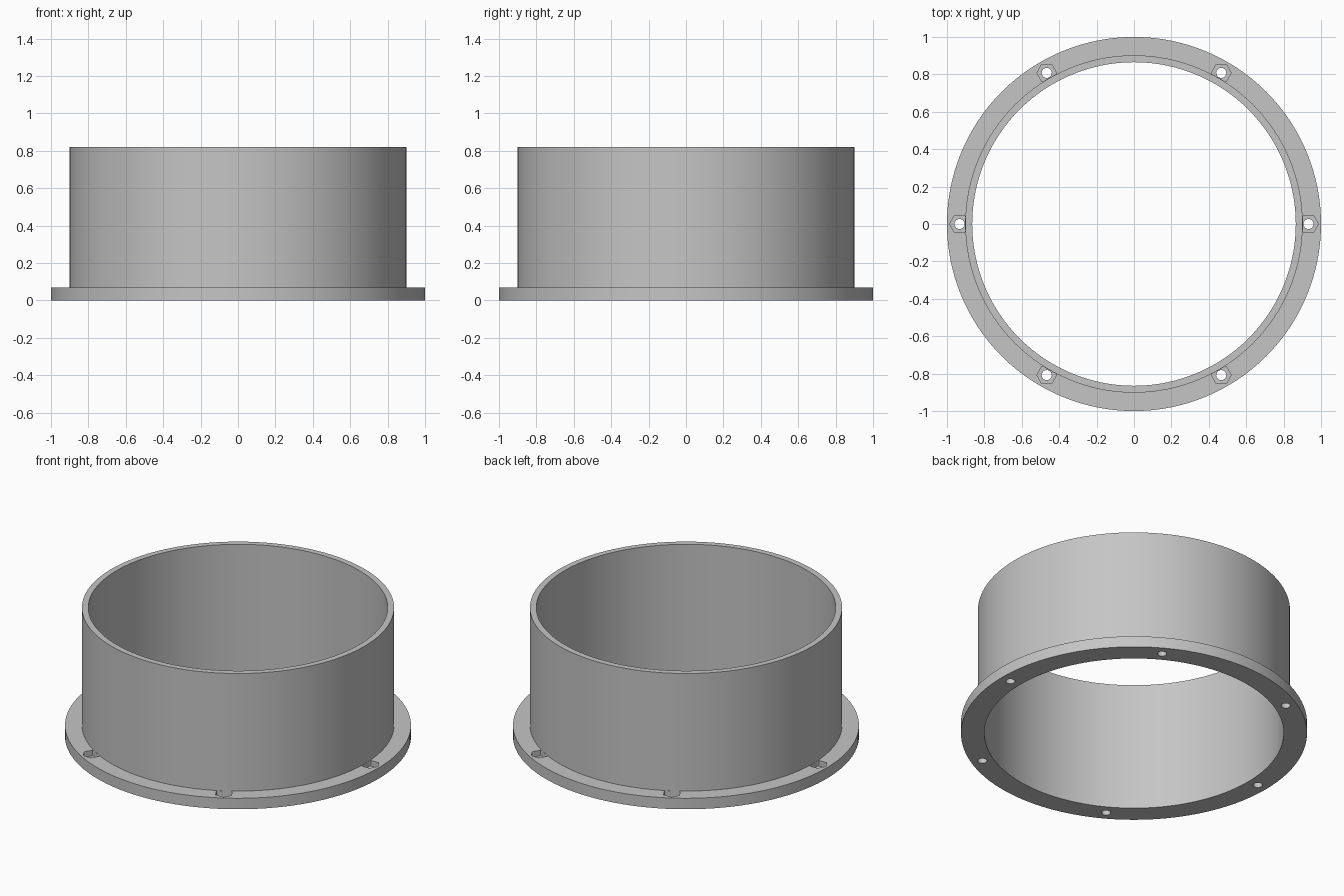
import bpy, bmesh, math
from mathutils import Matrix, Vector

cube = bpy.data.objects.get("Cube")
if cube:
    bpy.data.objects.remove(cube, do_unlink=True)

SEGMENTS = 128
OUTER, WALL, BORE = 1.0, 0.902, 0.865
HEIGHT, FLANGE = 0.82, 0.07
BOLT_CIRCLE, HOLE, NUT, NUT_FLOOR = 0.933, 0.027, 0.053, 0.035

grey = bpy.data.materials.new("plain grey")
grey.use_nodes = True
colour = (0.56, 0.56, 0.56, 1)
grey.diffuse_color = colour
grey.node_tree.nodes["Principled BSDF"].inputs["Base Color"].default_value = colour


def make_object(name, bm):
    bmesh.ops.recalc_face_normals(bm, faces=bm.faces)
    mesh = bpy.data.meshes.new(name)
    bm.to_mesh(mesh)
    bm.free()
    mesh.materials.append(grey)
    obj = bpy.data.objects.new(name, mesh)
    bpy.context.collection.objects.link(obj)
    return obj


def lathe(name, profile):
    """Revolve a closed (radius, z) profile about the z axis."""
    bm = bmesh.new()
    rings = []
    for i in range(SEGMENTS):
        turn = Matrix.Rotation(math.tau * i / SEGMENTS, 3, "Z")
        rings.append([bm.verts.new(turn @ Vector((r, 0, z))) for r, z in profile])
    n = len(profile)
    for i, a in enumerate(rings):
        b = rings[(i + 1) % SEGMENTS]
        for j in range(n):
            k = (j + 1) % n
            bm.faces.new((a[j], b[j], b[k], a[k]))
    return make_object(name, bm)


def bolt_cutter(name, sides, radius, low, high):
    """Six upright prisms spaced around the bolt circle."""
    bm = bmesh.new()
    for i in range(6):
        place = Matrix.Rotation(math.tau * i / 6, 4, "Z") @ Matrix.Translation(
            (BOLT_CIRCLE, 0, (low + high) / 2))
        # Turn each prism so that a corner points outward
        geo = bmesh.ops.create_cone(bm, cap_ends=True, segments=sides, radius1=radius,
                                    radius2=radius, depth=high - low)
        bmesh.ops.transform(
            bm, verts=geo["verts"],
            matrix=place @ Matrix.Rotation(math.pi / 2, 4, "Z"))
    cutter = make_object(name, bm)
    cutter.hide_render = True
    return cutter


def cut(target, cutter):
    mod = target.modifiers.new("cut", "BOOLEAN")
    mod.operation = "DIFFERENCE"
    mod.solver = "EXACT"
    mod.object = cutter
    bpy.context.view_layer.objects.active = target
    bpy.ops.object.modifier_apply(modifier=mod.name)
    bpy.data.objects.remove(cutter, do_unlink=True)


# Tube with a bolting flange at its foot
body = lathe("flanged_tube", [(BORE, 0), (OUTER, 0), (OUTER, FLANGE),
                              (WALL, FLANGE), (WALL, HEIGHT), (BORE, HEIGHT)])

# Hexagonal nut pockets stop at the tube wall
pockets = bolt_cutter("nut_pocket_cutter", 6, NUT, NUT_FLOOR, FLANGE + 0.1)
core = lathe("wall_guard", [(BORE - 0.1, -0.1), (WALL + 0.001, -0.1),
                            (WALL + 0.001, HEIGHT), (BORE - 0.1, HEIGHT)])
core.hide_render = True
cut(pockets, core)
cut(body, pockets)

# Round bolt holes through the flange
cut(body, bolt_cutter("bolt_hole_cutter", 24, HOLE, -0.1, FLANGE + 0.1))

# Smooth the round walls and keep the rims crisp
bpy.ops.object.select_all(action="DESELECT")
body.select_set(True)
bpy.context.view_layer.objects.active = body
bpy.ops.object.shade_smooth_by_angle(angle=math.radians(30))
